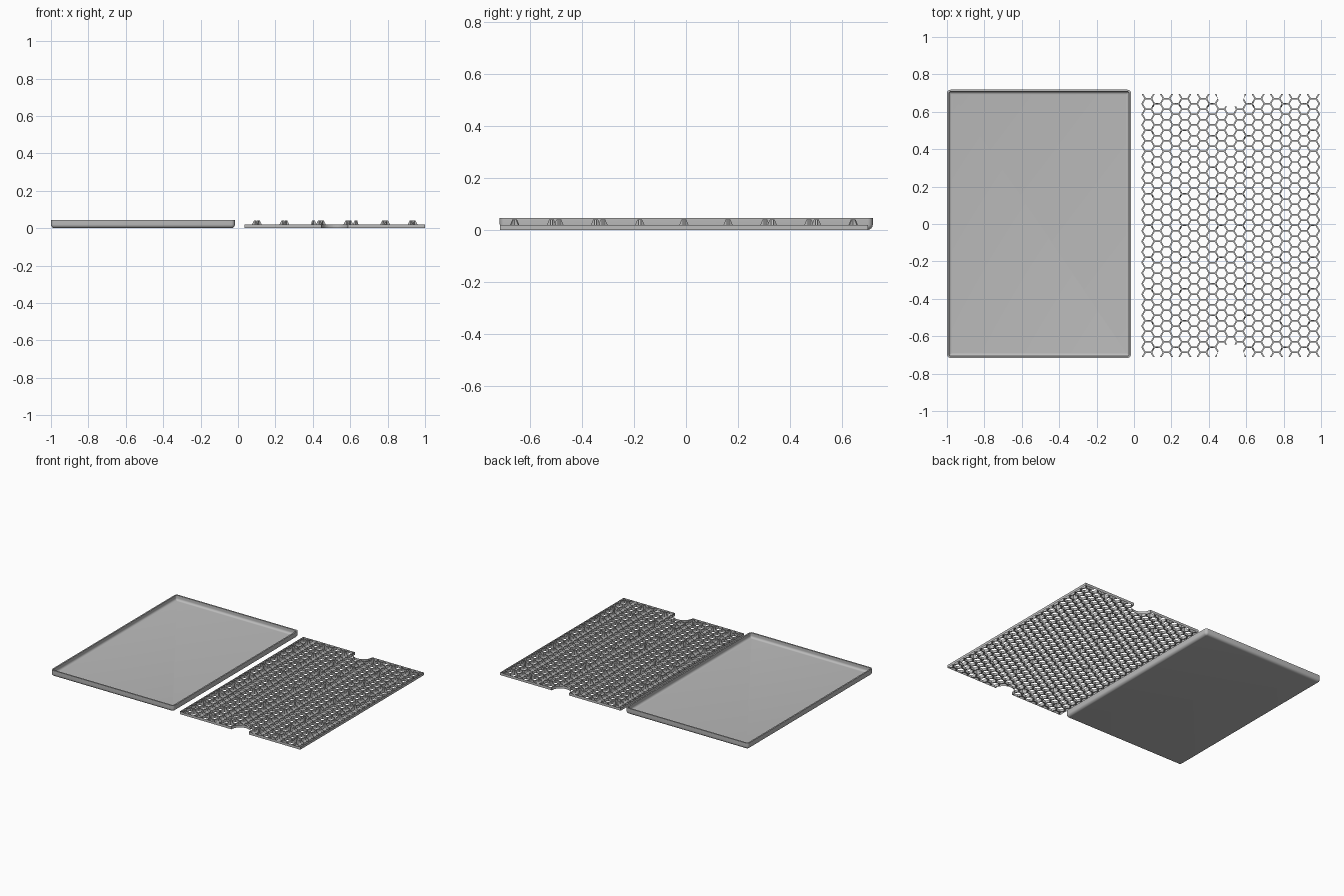
import bpy, bmesh, math
from mathutils import Vector

if "Cube" in bpy.data.objects:
    bpy.data.objects.remove(bpy.data.objects["Cube"])

grey = bpy.data.materials.new("plain_grey")
grey.use_nodes = True
grey.diffuse_color = (0.5, 0.5, 0.5, 1)
grey.node_tree.nodes["Principled BSDF"].inputs["Base Color"].default_value = (0.5, 0.5, 0.5, 1)


def finish(name, bm):
    bmesh.ops.recalc_face_normals(bm, faces=bm.faces[:])
    mesh = bpy.data.meshes.new(name)
    bm.to_mesh(mesh)
    bm.free()
    mesh.materials.append(grey)
    obj = bpy.data.objects.new(name, mesh)
    bpy.context.collection.objects.link(obj)
    return obj


def select_only(obj):
    bpy.ops.object.select_all(action='DESELECT')
    obj.select_set(True)
    bpy.context.view_layer.objects.active = obj


def extrude_up(bm, height):
    new = bmesh.ops.extrude_face_region(bm, geom=bm.faces[:])["geom"]
    verts = [g for g in new if isinstance(g, bmesh.types.BMVert)]
    bmesh.ops.translate(bm, verts=verts, vec=(0, 0, height))


# Tray: rounded rectangles stacked from the underside, over the lip, to the floor
TRAY_CENTRE, TRAY_HALF = Vector((-0.508, 0.001)), Vector((0.492, 0.717))
TRAY_H, WALL, FLOOR, ROUND = 0.045, 0.010, 0.010, 0.020


def rounded_ring(bm, inset, z, corner=0.02, steps=6):
    r = max(corner - inset, 0.003)
    ring = []
    for q, (sx, sy) in enumerate([(1, 1), (-1, 1), (-1, -1), (1, -1)]):
        cx = TRAY_CENTRE.x + sx * (TRAY_HALF.x - inset - r)
        cy = TRAY_CENTRE.y + sy * (TRAY_HALF.y - inset - r)
        for i in range(steps + 1):
            a = math.pi / 2 * (q + i / steps)
            ring.append(bm.verts.new((cx + r * math.cos(a), cy + r * math.sin(a), z)))
    return ring


quarter = [math.pi / 2 * i / 6 for i in range(7)]
inner = ROUND - 0.004
profile = [(ROUND * (1 - math.sin(a)), ROUND * (1 - math.cos(a))) for a in quarter]
profile += [(0, TRAY_H), (WALL, TRAY_H)]
profile += [(WALL + inner * (1 - math.cos(a)), FLOOR + inner * (1 - math.sin(a))) for a in quarter]

bm = bmesh.new()
rings = [rounded_ring(bm, inset, z) for inset, z in profile]
for low, high in zip(rings, rings[1:]):
    for i in range(len(low)):
        j = (i + 1) % len(low)
        bm.faces.new((low[i], low[j], high[j], high[i]))
bm.faces.new(rings[0])
bm.faces.new(rings[-1])
tray = finish("tray", bm)
select_only(tray)
bpy.ops.object.shade_smooth_by_angle(angle=math.radians(35))

# Grate rim: rectangle with a round finger notch at each end
CENTRE, HALF = Vector((0.517, -0.008)), Vector((0.483, 0.707))
NOTCH, RIM, RIM_H, GRATE_H = 0.070, 0.010, 0.019, 0.018
outline = []
for s in (-1, 1):
    outline.append((-s * -HALF.x * -1, s * HALF.y))
    for i in range(25):
        a = math.pi * i / 24
        outline.append((-s * NOTCH * math.cos(a), s * (HALF.y - NOTCH * math.sin(a))))
    outline.append((s * HALF.x, s * HALF.y))
bm = bmesh.new()
face = bm.faces.new([bm.verts.new((CENTRE.x - x, CENTRE.y + y, 0)) for x, y in outline])
bmesh.ops.inset_individual(bm, faces=[face], thickness=RIM, use_even_offset=True)
bmesh.ops.delete(bm, geom=[face], context='FACES')
extrude_up(bm, RIM_H)
finish("grate_rim", bm)

# Honeycomb: hexagon cells inset into thin walls and trimmed to the rim
COL, BAR = 0.049, 0.008
SIDE = COL / 1.5
ROW = SIDE * math.sqrt(3)
bm = bmesh.new()
for c in range(-11, 12):
    for r in range(-14, 15):
        x = CENTRE.x + c * COL
        y = CENTRE.y + (r + 0.5 * (c % 2)) * ROW
        bm.faces.new([bm.verts.new((x + SIDE * math.cos(k * math.pi / 3),
                                    y + SIDE * math.sin(k * math.pi / 3), 0)) for k in range(6)])
bmesh.ops.remove_doubles(bm, verts=bm.verts[:], dist=0.001)
joints = [(v.co.copy(), [(e.other_vert(v).co - v.co).normalized() for e in v.link_edges])
          for v in bm.verts if len(v.link_edges) == 3]

cells = bm.faces[:]
bmesh.ops.inset_individual(bm, faces=cells, thickness=BAR / 2, use_even_offset=True)
bmesh.ops.delete(bm, geom=cells, context='FACES')
for axis in (0, 1):
    for s in (-1, 1):
        normal = Vector((0, 0, 0))
        normal[axis] = s
        co = CENTRE.to_3d() + normal * (HALF[axis] - RIM / 2)
        bmesh.ops.bisect_plane(bm, geom=bm.verts[:] + bm.edges[:] + bm.faces[:],
                               plane_co=co, plane_no=normal, clear_outer=True)
extrude_up(bm, GRATE_H)
grate = finish("grate_honeycomb", bm)

# Cut the honeycomb away inside both notches
for s in (-1, 1):
    bpy.ops.mesh.primitive_cylinder_add(vertices=48, radius=NOTCH + RIM / 2, depth=0.2,
                                        location=(CENTRE.x, CENTRE.y + s * HALF.y, 0))
    cutter = bpy.context.object
    cutter.name = "notch_cutter"
    cutter.hide_render = True
    select_only(grate)
    cut = grate.modifiers.new("notch", 'BOOLEAN')
    cut.operation, cut.solver, cut.object = 'DIFFERENCE', 'EXACT', cutter
    bpy.ops.object.modifier_apply(modifier=cut.name)
    bpy.data.objects.remove(cutter)

# Feet: three tapered fins along the walls meeting at a honeycomb joint
FOOT_TOP, FOOT_BASE, FOOT_TIP = 0.040, 0.020, 0.008
bm = bmesh.new()


def add_fin(origin, direction):
    side = Vector((-direction.y, direction.x, 0)) * BAR / 2
    shape = [(0, RIM_H - 0.004), (FOOT_BASE, RIM_H - 0.004), (FOOT_TIP, FOOT_TOP), (0, FOOT_TOP)]
    a, b = [[bm.verts.new(origin + direction * d + side * s + Vector((0, 0, z)))
             for d, z in shape] for s in (-1, 1)]
    bm.faces.new(a)
    bm.faces.new(b[::-1])
    for i in range(4):
        j = (i + 1) % 4
        bm.faces.new((a[j], a[i], b[i], b[j]))


for row in range(-4, 5):
    near = 0.125 if abs(row) == 4 else 0.073
    for offset in (near, 0.253, 0.435):
        for s in (-1, 1):
            target = Vector((CENTRE.x + s * offset, CENTRE.y + row * 0.162, 0))
            spot, directions = min(joints, key=lambda j: (j[0] - target).length)
            for d in directions:
                add_fin(spot, d)
finish("grate_feet", bm)
